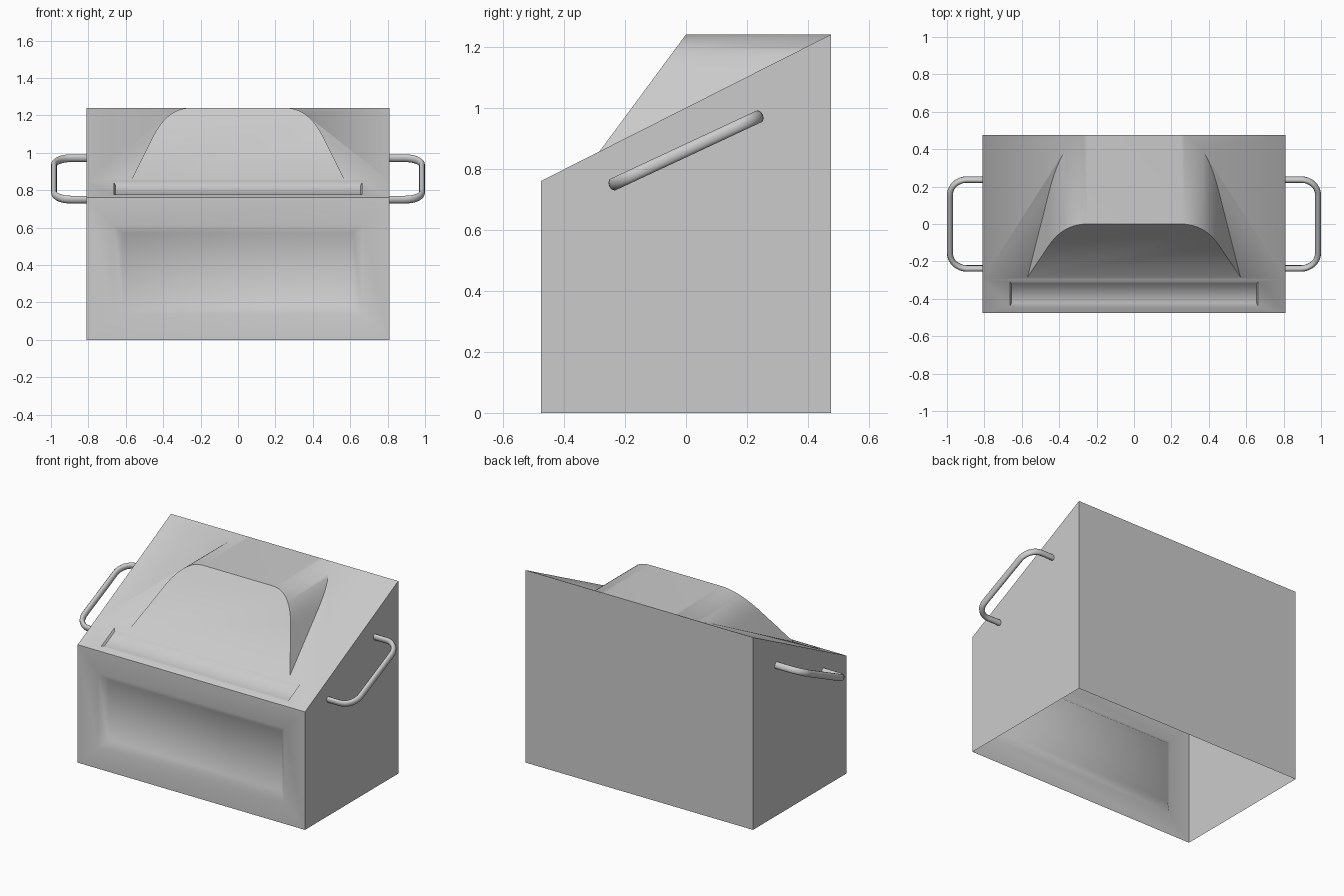
import bpy, bmesh, math
from mathutils import Vector

if "Cube" in bpy.data.objects:
    bpy.data.objects.remove(bpy.data.objects["Cube"])

W, D, ZF, ZB = 0.81, 0.475, 0.76, 1.24      # half width, half depth, front and back heights
K = (ZB - ZF) / (2 * D)                     # slope of the top


def slope(x, y):
    return Vector((x, y, 1 + K * y))


def finish(obj, angle=45):
    bpy.ops.object.select_all(action='DESELECT')
    obj.select_set(True)
    bpy.context.view_layer.objects.active = obj
    bpy.ops.object.shade_smooth_by_angle(angle=math.radians(angle))


bm = bmesh.new()


def face(points):
    return bm.faces.new([bm.verts.new(p) for p in points])


def recessed_panel(origin, u, v, outer, inner, depth):
    """Rectangle with a pressed-in panel; outer and inner are (u0, u1, v0, v1)."""
    u, v = Vector(u), Vector(v)
    inward = u.cross(v).normalized() * -depth

    def ring(r, off):
        a, b, c, d = r
        return [bm.verts.new(Vector(origin) + u * s + v * t + off)
                for s, t in ((a, c), (b, c), (b, d), (a, d))]
    zero = Vector()
    rings = [ring((0, 1, 0, 1), zero), ring(outer, zero), ring(inner, inward)]
    for a, b in zip(rings, rings[1:]):
        for i in range(4):
            j = (i + 1) % 4
            bm.faces.new((a[i], a[j], b[j], b[i]))
    bm.faces.new(rings[2])


# Front wall with wide recess
recessed_panel((-W, -D, 0), (2 * W, 0, 0), (0, 0, ZF),
               (0.09, 0.91, 0.18, 0.81), (0.12, 0.88, 0.24, 0.75), 0.04)

# Front strip of the sloped top with a shallow groove
YS = -0.298
strip = slope(-W, YS) - slope(-W, -D)
recessed_panel(slope(-W, -D), (2 * W, 0, 0), strip,
               (0.09, 0.91, 0.18, 0.94), (0.095, 0.905, 0.26, 0.86), 0.012)

# Side and back walls (the underside stays open)
for s in (-1, 1):
    x = s * W
    face([(x, -D, 0), (x, D, 0), (x, D, ZB), (x, -D, ZF)])
face([(-W, D, 0), (W, D, 0), (W, D, ZB), (-W, D, ZB)])

# Hump outline: straight flank, then a rounded shoulder
LEAN = 0.74                                  # front of hump leans back
zb = (1 / K - LEAN * ZB) / (1 / K - LEAN)
half = [(0.455 + 0.5 * (1.085 - zb), zb)]
for i in range(13):
    t = i / 12
    a, b, c = (1 - t) ** 2, 2 * t * (1 - t), t * t
    half.append((0.455 * a + 0.378 * b + 0.25 * c, 1.085 * a + ZB * (b + c)))
outline = half + [(-x, z) for x, z in reversed(half)]
front = [bm.verts.new((x, -LEAN * (ZB - z), z)) for x, z in outline]
back = [bm.verts.new((x, (z - 1) / K, z)) for x, z in outline]
for i in range(len(outline) - 1):
    bm.faces.new((front[i], front[i + 1], back[i + 1], back[i]))
bm.faces.new(front)

# Rest of the sloped top, wrapped around the hump
corners = [bm.verts.new(slope(*p)) for p in ((-W, D), (-W, YS), (W, YS), (W, D))]
n = len(back) // 2
bm.faces.new(corners + back[:n][::-1] + back[n:][::-1])

bmesh.ops.remove_doubles(bm, verts=bm.verts, dist=0.0005)
bmesh.ops.recalc_face_normals(bm, faces=bm.faces)
mesh = bpy.data.meshes.new("body")
bm.to_mesh(mesh)
bm.free()
body = bpy.data.objects.new("body", mesh)
bpy.context.collection.objects.link(body)
finish(body)


# Tilted carrying handles with rounded corners
def handle(name, side):
    X, Y, R, r = 0.984, 0.262, 0.09, 0.016
    arc = [(X - R + R * math.sin(t), -Y + R - R * math.cos(t))
           for t in (i * math.pi / 16 for i in range(9))]
    path = [(0.80, -Y)] + arc + [(x, -y) for x, y in reversed(arc)] + [(0.80, Y)]
    cu = bpy.data.curves.new(name, 'CURVE')
    cu.dimensions = '3D'
    cu.bevel_depth, cu.bevel_resolution, cu.use_fill_caps = r, 3, True
    sp = cu.splines.new('POLY')
    sp.points.add(len(path) - 1)
    for p, (x, y) in zip(sp.points, path):
        p.co = (side * x, y, 0, 1)
    ob = bpy.data.objects.new(name, cu)
    ob.location = (0, 0, 0.86)
    ob.rotation_euler = (math.radians(25), 0, 0)
    ob.scale = (1, 1, 1.35)
    bpy.context.collection.objects.link(ob)
    bpy.ops.object.select_all(action='DESELECT')
    ob.select_set(True)
    bpy.context.view_layer.objects.active = ob
    bpy.ops.object.convert(target='MESH')
    finish(bpy.context.view_layer.objects.active)


handle("right_handle", 1)
handle("left_handle", -1)
